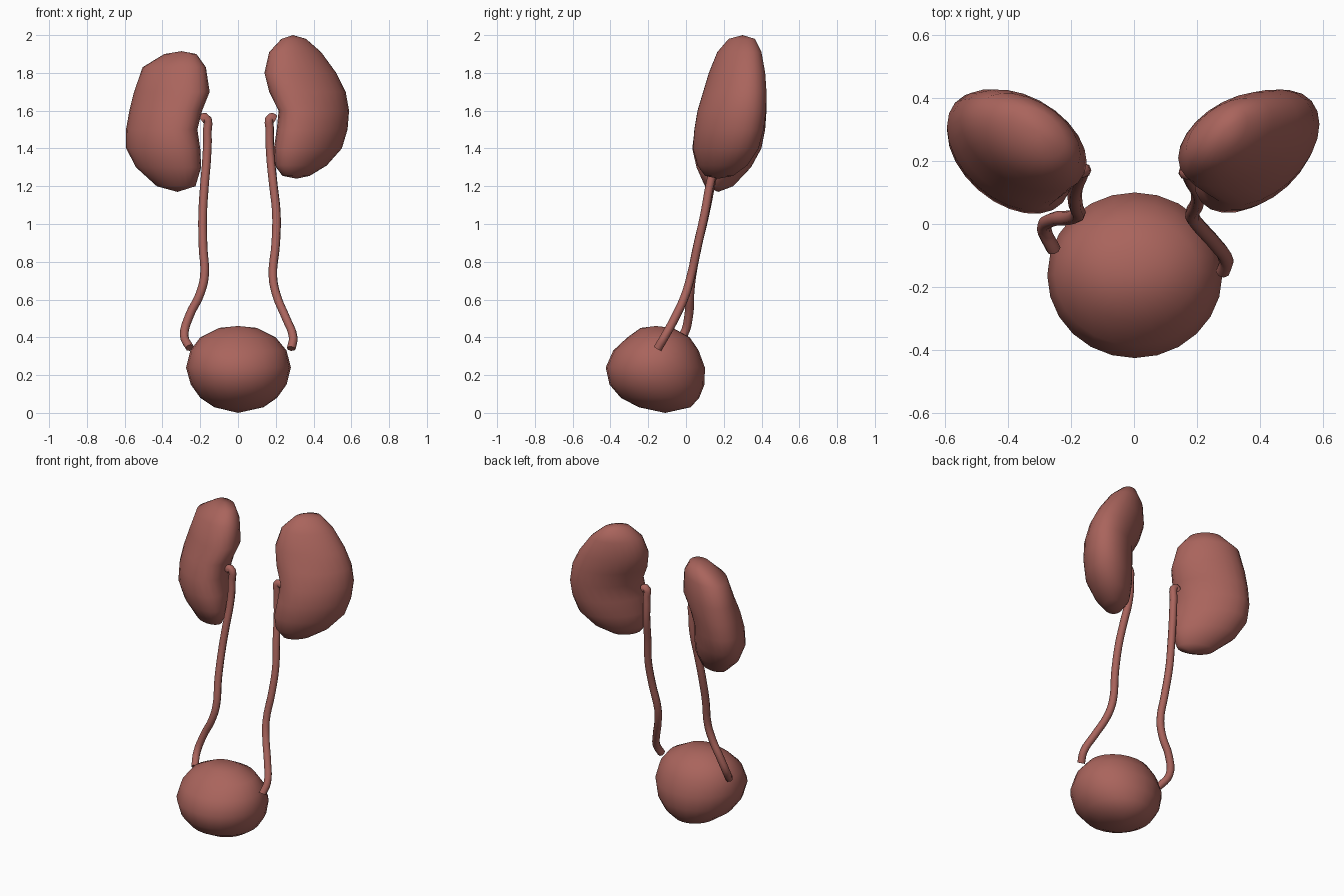
import bpy, bmesh, math

mat = bpy.data.materials.new("organ_red")
mat.diffuse_color = (0.40, 0.128, 0.108, 1)


def organ(name, rings, phase, segs=24):
    """Loft ovals given as (z, xmin, xmax, ymin, ymax); phase sets the diagonal slant."""
    bm = bmesh.new()
    loops = []
    for z, x0, x1, y0, y1 in rings:
        if x0 == x1:
            loops.append([bm.verts.new((x0, y0, z))])
            continue
        loop = []
        for i in range(segs):
            t = 2 * math.pi * i / segs
            loop.append(bm.verts.new(((x0 + x1) / 2 + (x1 - x0) / 2 * math.cos(t),
                                      (y0 + y1) / 2 + (y1 - y0) / 2 * math.cos(t - phase), z)))
        loops.append(loop)
    for a, b in zip(loops, loops[1:]):
        for i in range(segs):
            j = (i + 1) % segs
            if len(a) == 1:
                bm.faces.new((a[0], b[i], b[j]))
            elif len(b) == 1:
                bm.faces.new((a[i], a[j], b[0]))
            else:
                bm.faces.new((a[i], a[j], b[j], b[i]))
    bmesh.ops.recalc_face_normals(bm, faces=bm.faces)
    for f in bm.faces:
        f.smooth = True
    me = bpy.data.meshes.new(name)
    bm.to_mesh(me)
    bm.free()
    me.materials.append(mat)
    ob = bpy.data.objects.new(name, me)
    bpy.context.collection.objects.link(ob)


def tube(name, pts, r=0.023):
    cu = bpy.data.curves.new(name, 'CURVE')
    cu.dimensions = '3D'
    cu.bevel_depth = r
    cu.bevel_resolution = 2
    cu.use_fill_caps = True
    sp = cu.splines.new('BEZIER')
    sp.resolution_u = 4
    sp.bezier_points.add(len(pts) - 1)
    for p, co in zip(sp.bezier_points, pts):
        p.co = co
        p.handle_left_type = p.handle_right_type = 'AUTO'
    cu.materials.append(mat)
    ob = bpy.data.objects.new(name, cu)
    bpy.context.collection.objects.link(ob)


# Kidneys: flattened bean shapes, hilum facing inward and forward
slant = math.radians(66)
organ("kidney_right_side", [
    (2.00, 0.29, 0.29, 0.30, 0.30), (1.98, 0.23, 0.36, 0.225, 0.365),
    (1.91, 0.165, 0.44, 0.165, 0.40), (1.80, 0.14, 0.52, 0.12, 0.42),
    (1.70, 0.165, 0.57, 0.09, 0.427), (1.60, 0.215, 0.588, 0.06, 0.425),
    (1.50, 0.205, 0.58, 0.043, 0.412), (1.40, 0.19, 0.55, 0.035, 0.385),
    (1.31, 0.195, 0.47, 0.06, 0.325), (1.255, 0.235, 0.38, 0.10, 0.25),
    (1.24, 0.31, 0.31, 0.17, 0.17)], slant)
organ("kidney_left_side", [
    (1.915, -0.30, -0.30, 0.29, 0.29), (1.90, -0.39, -0.22, 0.21, 0.37),
    (1.83, -0.505, -0.17, 0.14, 0.415), (1.70, -0.55, -0.15, 0.10, 0.427),
    (1.60, -0.575, -0.19, 0.065, 0.427), (1.50, -0.593, -0.215, 0.045, 0.42),
    (1.40, -0.592, -0.20, 0.032, 0.40), (1.30, -0.54, -0.195, 0.055, 0.345),
    (1.20, -0.43, -0.225, 0.10, 0.25), (1.17, -0.32, -0.32, 0.17, 0.17)],
    math.pi - slant)

# Bladder: squashed ball, flatter at the upper front
organ("bladder", [
    (0.46, 0, 0, -0.16, -0.16), (0.45, -0.10, 0.10, -0.24, -0.07),
    (0.40, -0.20, 0.20, -0.31, 0.02), (0.33, -0.252, 0.257, -0.385, 0.067),
    (0.24, -0.275, 0.28, -0.425, 0.10), (0.15, -0.25, 0.257, -0.405, 0.098),
    (0.08, -0.20, 0.207, -0.345, 0.07), (0.03, -0.125, 0.135, -0.25, 0.025),
    (0.0, 0, 0, -0.11, -0.11)], math.pi / 2)

# Ureters: thin tubes from each kidney down to the bladder
tube("ureter_right_side", [
    (0.195, 0.17, 1.555), (0.175, 0.165, 1.565), (0.168, 0.165, 1.50),
    (0.172, 0.16, 1.36), (0.188, 0.125, 1.20), (0.203, 0.10, 1.06),
    (0.20, 0.065, 0.90), (0.185, 0.025, 0.72), (0.205, -0.005, 0.62),
    (0.255, -0.06, 0.50), (0.292, -0.115, 0.40), (0.282, -0.15, 0.34)])
tube("ureter_left_side", [
    (-0.195, 0.17, 1.55), (-0.175, 0.17, 1.565), (-0.163, 0.17, 1.48),
    (-0.165, 0.16, 1.36), (-0.178, 0.13, 1.20), (-0.187, 0.10, 1.05),
    (-0.185, 0.06, 0.88), (-0.178, 0.03, 0.72), (-0.205, 0.02, 0.62),
    (-0.255, 0.015, 0.52), (-0.285, -0.015, 0.41), (-0.255, -0.08, 0.345)])
